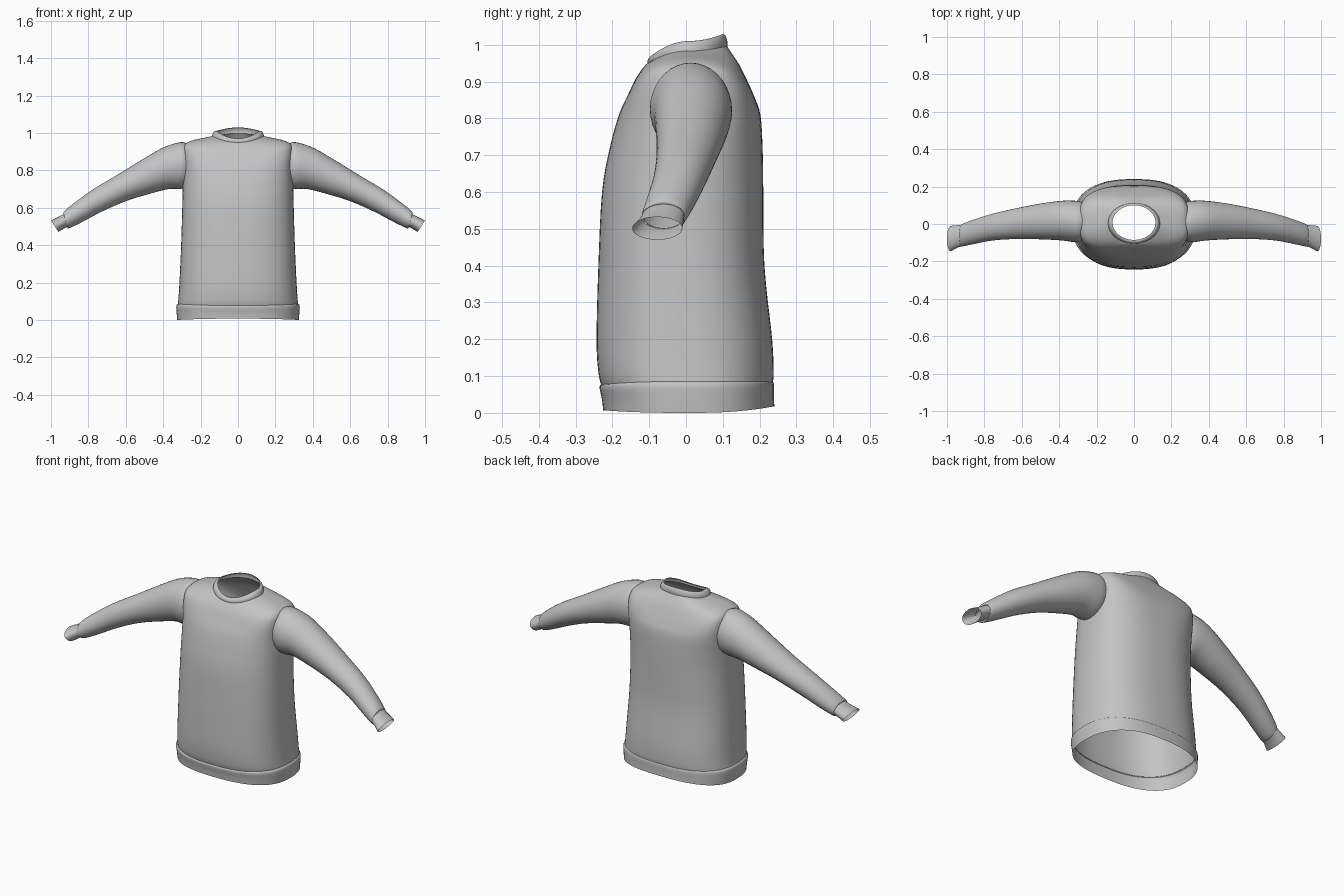
import bpy, math

cloth = bpy.data.materials.new("grey_cloth")
cloth.diffuse_color = (0.55, 0.55, 0.55, 1)


def smooth_keys(keys, steps):
    """Catmull-Rom interpolation through rows of ring measurements."""
    rows = []
    for i in range(len(keys) - 1):
        a, b = keys[max(i - 1, 0)], keys[i]
        c, d = keys[i + 1], keys[min(i + 2, len(keys) - 1)]
        for s in range(steps):
            t = s / steps
            rows.append([0.5 * (2 * q + (r - p) * t + (2 * p - 5 * q + 4 * r - w) * t * t
                                + (3 * q - p - 3 * r + w) * t ** 3)
                         for p, q, r, w in zip(a, b, c, d)])
    return rows + [list(keys[-1])]


def loft(name, rings, skip=None, mirror=False):
    """Open tube through the rings, leaving out faces whose centre passes skip."""
    n = len(rings[0])
    verts = [p for ring in rings for p in ring]
    faces = []
    for i in range(len(rings) - 1):
        for j in range(n):
            k = (j + 1) % n
            f = (i * n + j, i * n + k, (i + 1) * n + k, (i + 1) * n + j)
            centre = [sum(verts[v][a] for v in f) / 4 for a in range(3)]
            if not (skip and skip(*centre)):
                faces.append(f)
    mesh = bpy.data.meshes.new(name)
    mesh.from_pydata(verts, [], faces)
    mesh.materials.append(cloth)
    obj = bpy.data.objects.new(name, mesh)
    bpy.context.collection.objects.link(obj)
    if mirror:
        obj.modifiers.new("mirror", 'MIRROR').use_mirror_merge = False
    bpy.ops.object.select_all(action='DESELECT')
    obj.select_set(True)
    bpy.context.view_layer.objects.active = obj
    bpy.ops.object.shade_smooth_by_angle(angle=math.radians(50))
    return obj


def power(v, e):
    return math.copysign(abs(v) ** e, v)


def body_ring(row, n=72):
    """Level ring: half width, front y, back y, z at front / side / back, squareness."""
    rx, yf, yb, zf, zs, zb, e = row
    pts = []
    for j in range(n):
        a = 2 * math.pi * j / n
        c, s = math.cos(a), math.sin(a)
        z = zs * c * c + (zb if s > 0 else zf) * s * s
        pts.append((rx * power(c, e), (yf + yb) / 2 + (yb - yf) / 2 * power(s, e), z))
    return pts


def arm_ring(row, n=36):
    """Slanted ring: top x, z; bottom x, z; front y, back y."""
    xt, zt, xb, zb, yf, yb = row
    pts = []
    for j in range(n):
        a = 2 * math.pi * j / n
        c, s = math.cos(a), math.sin(a)
        pts.append(((xt + xb) / 2 + (xt - xb) / 2 * s,
                    (yf + yb) / 2 + (yb - yf) / 2 * c,
                    (zt + zb) / 2 + (zt - zb) / 2 * s))
    return pts


def in_armhole(x, y, z):
    return abs(x) > 0.2 and ((y - 0.017) / 0.085) ** 2 + ((z - 0.825) / 0.105) ** 2 < 1


# Body, open at the hem, neck and armholes
body = [
    (0.322, -0.230, 0.236, 0.075, 0.083, 0.083, 0.80),
    (0.319, -0.238, 0.238, 0.11, 0.11, 0.11, 0.80),
    (0.313, -0.243, 0.234, 0.20, 0.20, 0.20, 0.80),
    (0.304, -0.238, 0.213, 0.40, 0.40, 0.40, 0.80),
    (0.298, -0.228, 0.210, 0.60, 0.60, 0.60, 0.80),
    (0.295, -0.207, 0.208, 0.72, 0.72, 0.72, 0.75),
    (0.292, -0.182, 0.202, 0.81, 0.80, 0.81, 0.65),
    (0.293, -0.157, 0.185, 0.865, 0.88, 0.86, 0.57),
    (0.288, -0.138, 0.165, 0.905, 0.933, 0.905, 0.60),
    (0.250, -0.122, 0.145, 0.930, 0.958, 0.945, 0.70),
    (0.190, -0.110, 0.125, 0.945, 0.972, 0.975, 0.85),
    (0.138, -0.103, 0.111, 0.950, 0.983, 0.997, 1.0),
]
loft("body", [body_ring(r) for r in smooth_keys(body, 4)], skip=in_armhole)

# Hem band
hem = [
    (0.325, -0.225, 0.240, 0.007, 0.0, 0.018, 0.80),
    (0.328, -0.228, 0.239, 0.035, 0.035, 0.04, 0.80),
    (0.330, -0.235, 0.239, 0.070, 0.076, 0.076, 0.80),
    (0.321, -0.229, 0.235, 0.078, 0.086, 0.086, 0.80),
]
loft("hem_band", [body_ring(r) for r in smooth_keys(hem, 3)])

# Neck band
collar = [
    (0.139, -0.104, 0.112, 0.948, 0.982, 0.995, 1.0),
    (0.136, -0.104, 0.112, 0.958, 0.995, 1.010, 1.0),
    (0.127, -0.096, 0.107, 0.969, 1.008, 1.025, 1.0),
    (0.115, -0.085, 0.100, 0.970, 1.010, 1.029, 1.0),
]
loft("neck_band", [body_ring(r) for r in smooth_keys(collar, 3)])

# Sleeves
sleeve = [
    (0.275, 0.945, 0.280, 0.710, -0.090, 0.118),
    (0.310, 0.950, 0.310, 0.700, -0.098, 0.124),
    (0.400, 0.922, 0.370, 0.700, -0.088, 0.124),
    (0.520, 0.853, 0.470, 0.675, -0.082, 0.110),
    (0.650, 0.773, 0.600, 0.635, -0.080, 0.085),
    (0.780, 0.695, 0.730, 0.578, -0.088, 0.055),
    (0.880, 0.622, 0.840, 0.520, -0.108, 0.022),
    (0.930, 0.580, 0.905, 0.490, -0.120, 0.000),
    (0.932, 0.567, 0.909, 0.501, -0.117, -0.004),
]
loft("sleeve", [arm_ring(r) for r in smooth_keys(sleeve, 4)], mirror=True)

# Cuffs
cuff = [
    (0.922, 0.572, 0.905, 0.502, -0.117, -0.004),
    (0.962, 0.550, 0.932, 0.488, -0.128, -0.007),
    (1.000, 0.532, 0.960, 0.470, -0.146, -0.010),
]
loft("cuff", [arm_ring(r) for r in smooth_keys(cuff, 3)], mirror=True)
